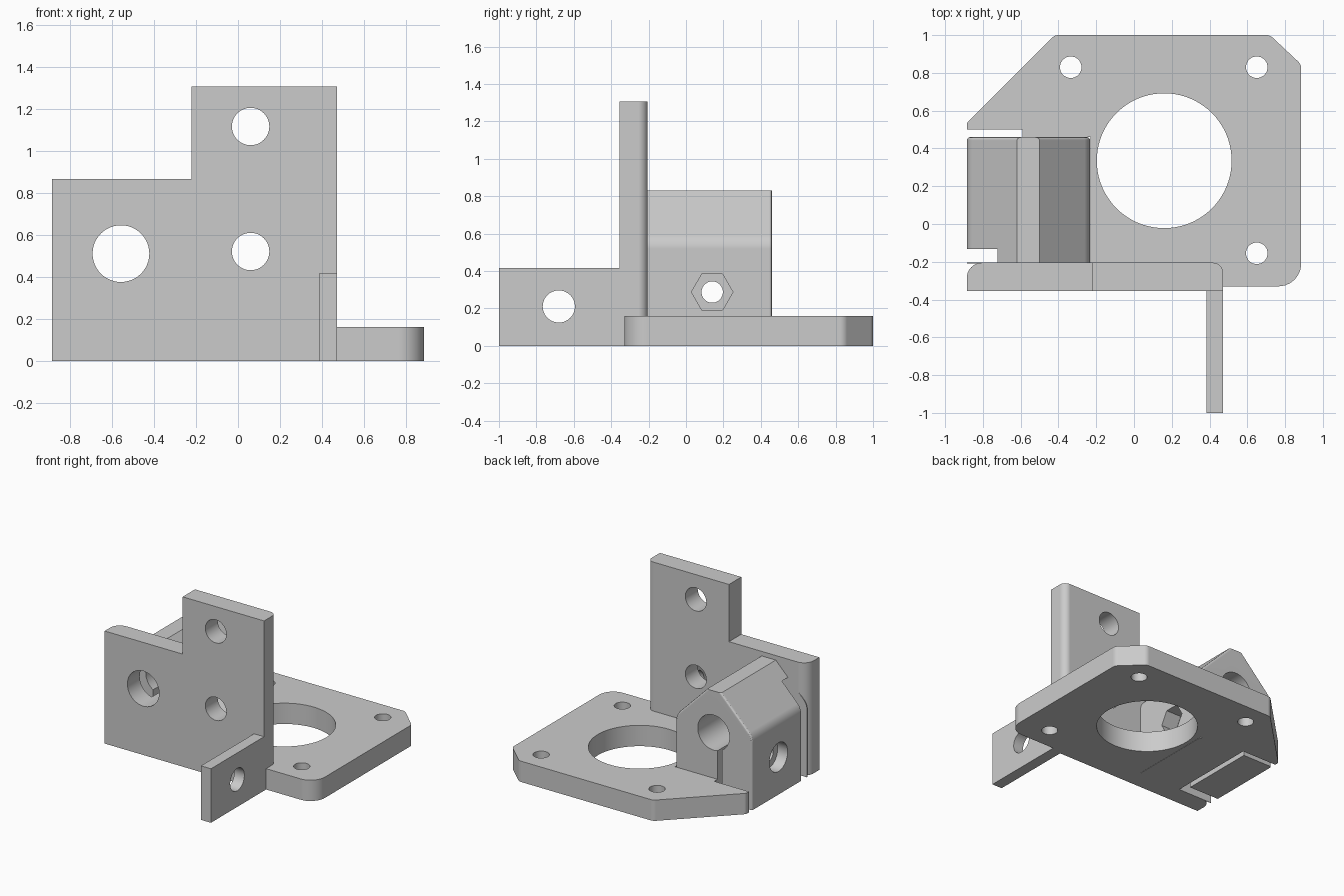
import bpy, bmesh
from math import sin, cos, pi, radians
from mathutils import Vector

old = bpy.data.objects.get("Cube")
if old:
    bpy.data.objects.remove(old, do_unlink=True)

grey = bpy.data.materials.new("light_grey_plastic")
grey.use_nodes = True
COLOUR = (0.6, 0.6, 0.6, 1)
grey.diffuse_color = COLOUR
grey.node_tree.nodes["Principled BSDF"].inputs["Base Color"].default_value = COLOUR

# maps profile (u, v) and depth w to space, by extrusion axis
AXES = {"x": lambda u, v, w: (w, u, v),
        "y": lambda u, v, w: (u, w, v),
        "z": lambda u, v, w: (u, v, w)}


def rounded(points, steps=8):
    """Outline whose points (u, v, radius) become tangent arcs."""
    out = []
    for i, p in enumerate(points):
        c = Vector(p[:2])
        if len(p) == 2:
            out.append(c)
            continue
        a = (Vector(points[i - 1][:2]) - c).normalized()
        b = (Vector(points[(i + 1) % len(points)][:2]) - c).normalized()
        half = a.angle(b) / 2
        centre = c + (a + b).normalized() * p[2] / sin(half)
        start = c + a * p[2] / (sin(half) / cos(half)) - centre
        end = c + b * p[2] / (sin(half) / cos(half)) - centre
        for k in range(steps + 1):
            t = k / steps
            out.append(centre + start.lerp(end, t).normalized() * p[2])
    return out


def prism(name, outline, axis, lo, hi):
    """Extrude an outline along an axis."""
    bm = bmesh.new()
    place = AXES[axis]
    ends = [[bm.verts.new(place(p[0], p[1], w)) for p in outline] for w in (lo, hi)]
    bm.faces.new(ends[0])
    bm.faces.new(ends[1])
    n = len(outline)
    for i in range(n):
        j = (i + 1) % n
        bm.faces.new((ends[0][i], ends[0][j], ends[1][j], ends[1][i]))
    bmesh.ops.recalc_face_normals(bm, faces=bm.faces)
    mesh = bpy.data.meshes.new(name)
    bm.to_mesh(mesh)
    bm.free()
    mesh.materials.append(grey)
    obj = bpy.data.objects.new(name, mesh)
    bpy.context.collection.objects.link(obj)
    return obj


def drill(axis, u, v, r, lo=-2, hi=2, sides=48):
    ring = [(u + r * cos(2 * pi * i / sides), v + r * sin(2 * pi * i / sides))
            for i in range(sides)]
    return prism("hole_cutter", ring, axis, lo, hi)


def box(x0, x1, y0, y1, z0, z1):
    return prism("slot_cutter", [(x0, y0), (x1, y0), (x1, y1), (x0, y1)], "z", z0, z1)


def finish(obj, cutters):
    """Subtract the cutters, then shade."""
    bpy.ops.object.select_all(action="DESELECT")
    obj.select_set(True)
    bpy.context.view_layer.objects.active = obj
    for cutter in cutters:
        cutter.hide_render = True
        mod = obj.modifiers.new("cut", "BOOLEAN")
        mod.operation = "DIFFERENCE"
        mod.solver = "EXACT"
        mod.object = cutter
        bpy.ops.object.modifier_apply(modifier=mod.name)
        bpy.data.objects.remove(cutter, do_unlink=True)
    bpy.ops.object.shade_smooth_by_angle(angle=radians(25))
    obj.modifiers.new("flat_normals", "WEIGHTED_NORMAL").keep_sharp = True


# Base plate, fitted around the clamp
plate = prism("base_plate", rounded([
    (-0.42, 1, 0.05), (0.72, 1, 0.05), (0.885, 0.845, 0.05), (0.885, -0.33, 0.12),
    (0.43, -0.33), (0.43, -0.206), (-0.23, -0.206), (-0.23, 0.46), (-0.59, 0.46),
    (-0.59, 0.5), (-0.885, 0.5), (-0.885, 0.535, 0.03)]), "z", 0, 0.16)
finish(plate, [drill("z", 0.16, 0.335, 0.357, sides=80)] +
       [drill("z", x, y, 0.057) for x, y in ((-0.335, 0.83), (0.65, 0.83), (0.65, -0.155))])

# Front wall with rounded rear edges and a lower right-hand shoulder
wall = prism("front_wall", rounded([
    (-0.885, -0.355), (0.47, -0.355), (0.47, -0.205, 0.05), (-0.885, -0.205, 0.08)]),
    "z", 0, 1.305)
finish(wall, [box(-2, -0.222, -1, 1, 0.865, 2), drill("y", -0.557, 0.51, 0.135)] +
       [drill("y", 0.06, z, 0.089) for z in (0.52, 1.115)])

# Side tab
tab = prism("side_tab", [(-1, 0), (-0.355, 0), (-0.355, 0.415), (-1, 0.415)],
            "x", 0.385, 0.47)
finish(tab, [drill("x", -0.68, 0.21, 0.086)])

# Rod clamp: peaked block, softened at the rear
clamp = prism("rod_clamp", rounded([
    (-0.885, 0), (-0.885, 0.56, 0.1), (-0.62, 0.83), (-0.5, 0.83),
    (-0.232, 0.56, 0.1), (-0.232, 0)]), "y", -0.21, 0.46)
bm = bmesh.new()
bm.from_mesh(clamp.data)
rim = [e for e in bm.edges if all(v.co.y > 0.4 for v in e.verts)
       and max(v.co.z for v in e.verts) > 0.01
       and abs(e.verts[0].co.z - e.verts[1].co.z) > 0.001]
bmesh.ops.bevel(bm, geom=rim, offset=0.018, segments=3, profile=0.5, affect="EDGES")
bm.to_mesh(clamp.data)
bm.free()
finish(clamp, [
    drill("y", -0.557, 0.51, 0.135),
    box(-0.63, -0.59, -0.2, 1, -1, 0.5),                # clamping slit
    box(-1, -0.59, -0.205, -0.132, -1, 0.725),          # gap behind the wall
    drill("x", 0.14, 0.287, 0.057),                     # bolt hole
    drill("x", 0.14, 0.287, 0.11, -1, -0.8),            # bolt head recess
    drill("x", 0.14, 0.287, 0.111, -0.36, 0, sides=6),  # nut trap
])
